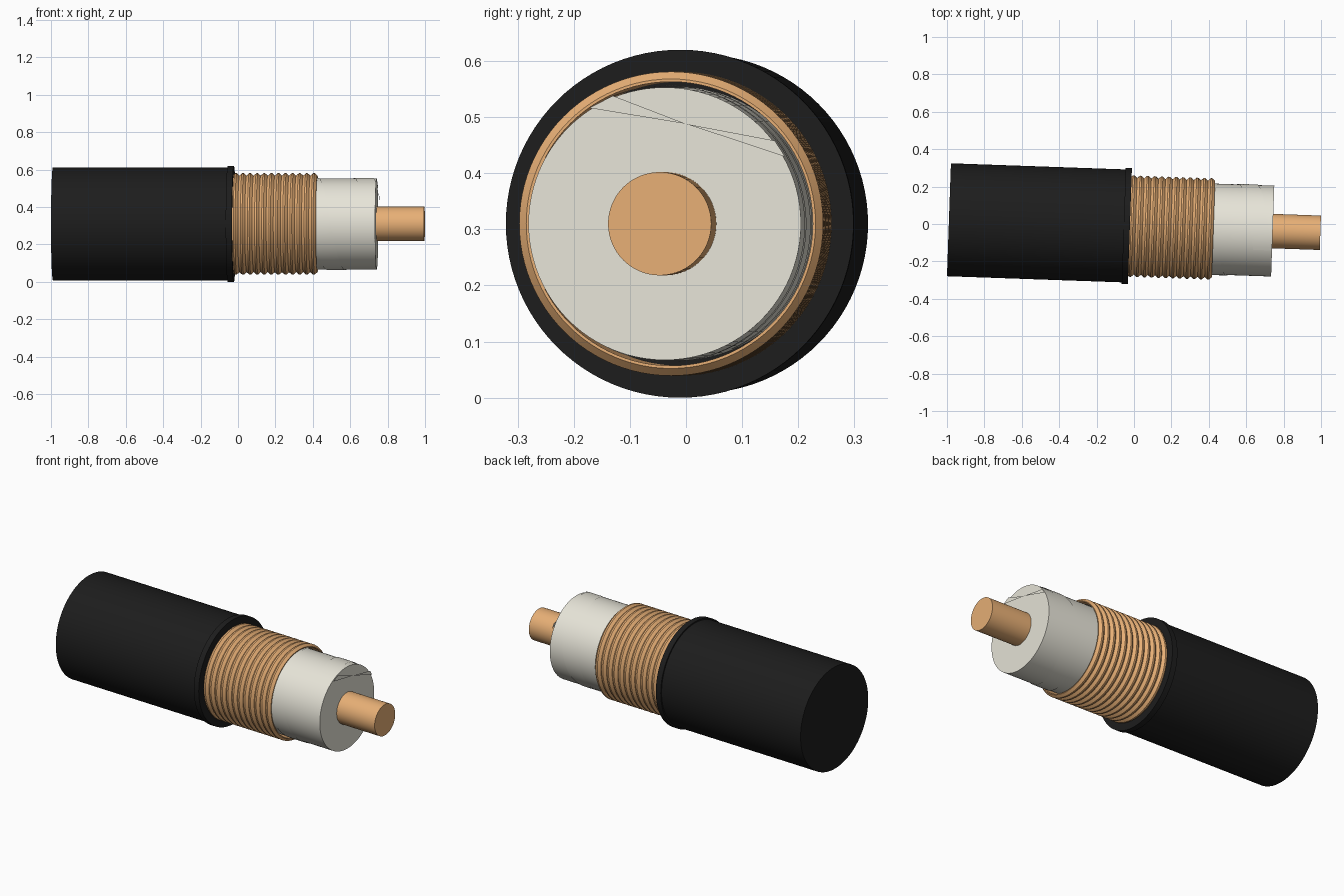
import bpy, bmesh, math
from mathutils import Matrix

if "Cube" in bpy.data.objects:
    bpy.data.objects.remove(bpy.data.objects["Cube"])

# Cable axis runs along local x, turned slightly about z
PLACE = Matrix.Translation((0, -0.012, 0.31)) @ Matrix.Rotation(-0.035, 4, 'Z')

def material(name, color):
    m = bpy.data.materials.new(name)
    m.diffuse_color = (*color, 1)
    m.use_nodes = True
    m.node_tree.nodes["Principled BSDF"].inputs["Base Color"].default_value = m.diffuse_color
    return m

BLACK = material("black_rubber", (0.012, 0.012, 0.012))
COPPER = material("copper", (0.80, 0.43, 0.18))
CREAM = material("cream_plastic", (0.80, 0.78, 0.69))

def finish(name, bm, mat, fix_normals=True):
    if fix_normals:
        bmesh.ops.recalc_face_normals(bm, faces=bm.faces)
    me = bpy.data.meshes.new(name)
    bm.to_mesh(me)
    bm.free()
    me.materials.append(mat)
    ob = bpy.data.objects.new(name, me)
    ob.matrix_world = PLACE
    bpy.context.collection.objects.link(ob)
    bpy.ops.object.select_all(action='DESELECT')
    ob.select_set(True)
    bpy.context.view_layer.objects.active = ob
    bpy.ops.object.shade_smooth_by_angle(angle=math.radians(30))
    return ob

def lathe(name, profile, mat, sides=96):
    """Turn (x, radius) points around the cable axis."""
    bm = bmesh.new()
    verts = [bm.verts.new((x, 0, r)) for x, r in profile]
    edges = [bm.edges.new(p) for p in zip(verts, verts[1:])]
    bmesh.ops.spin(bm, geom=verts + edges, cent=(0, 0, 0), axis=(1, 0, 0),
                   angle=math.tau, steps=sides, use_merge=True)
    bmesh.ops.remove_doubles(bm, verts=bm.verts, dist=1e-5)
    return finish(name, bm, mat)

def rod(name, x0, x1, r, mat):
    return lathe(name, [(x0, 0), (x0, r), (x1, r), (x1, 0)], mat)

# Outer jacket with a raised lip at the cut end
rod("jacket", -0.99, -0.03, 0.302, BLACK)
lathe("jacket_lip", [(-0.055, 0.295), (-0.055, 0.31), (-0.022, 0.31),
                     (-0.022, 0.255), (-0.055, 0.255), (-0.055, 0.295)], BLACK)

# Ribbed copper shield, a sleeve with sharp ridges
RIBS, START, END = 12, -0.03, 0.425
pitch = (END - START) / RIBS
ribs = [(START, 0.258)]
for i in range(RIBS):
    x = START + i * pitch
    ribs += [(x + pitch * 0.38, 0.271), (x + pitch * 0.62, 0.271), (x + pitch, 0.258)]
lathe("copper_shield", ribs + [(END, 0.253), (START, 0.253), (START, 0.258)], COPPER)

# Insulator and centre conductor
rod("insulator", -0.05, 0.742, 0.243, CREAM)
rod("core", 0.70, 0.997, 0.092, COPPER)

# Thin tape wound around the insulator
bm = bmesh.new()
TURN, WIDTH, R = 0.29, 0.10, 0.246
prev = None
for i in range(145):
    a = math.radians(115) - math.tau * (i / 96)
    x = 0.742 - TURN * i / 96
    y, z = R * math.cos(a), R * math.sin(a)
    pair = [bm.verts.new((x - WIDTH, y, z)), bm.verts.new((min(x, 0.745), y, z))]
    if prev:
        bm.faces.new((prev[0], prev[1], pair[1], pair[0]))
    prev = pair
finish("tape_wrap", bm, CREAM)

# Loose twisted tape end across the top of the insulator face
bm = bmesh.new()
def rim(deg):
    a = math.radians(deg)
    return bm.verts.new((0.749, R * math.cos(a), R * math.sin(a)))
a, b, c, d = rim(123), rim(112), rim(37), rim(29)
mid = bm.verts.new((0.749, 0.038, 0.178))
bm.faces.new((a, mid, b))
bm.faces.new((c, mid, d))
finish("tape_end", bm, CREAM, False)
